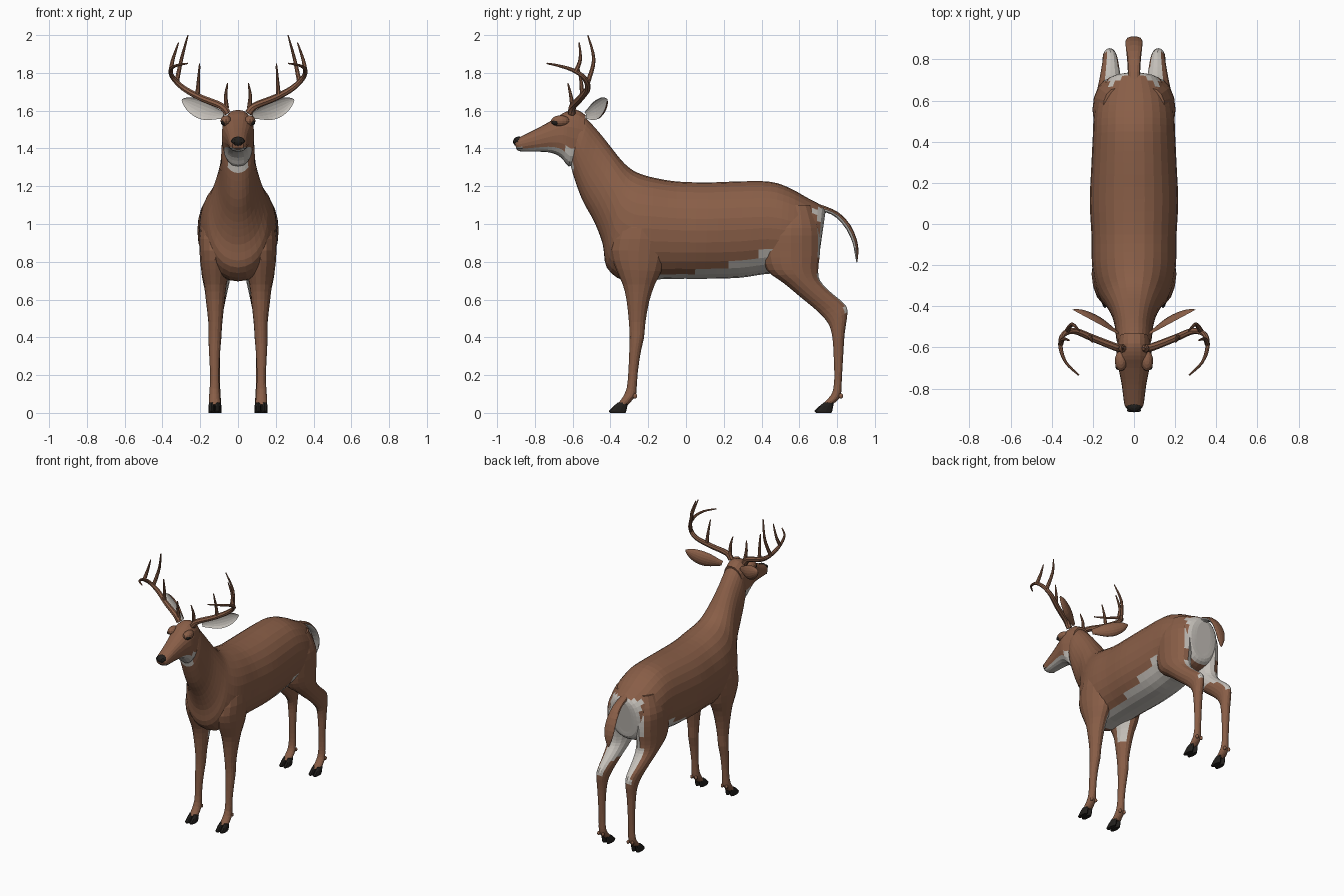
import bpy, bmesh, math
from mathutils import Vector, Matrix

if "Cube" in bpy.data.objects:
    bpy.data.objects.remove(bpy.data.objects["Cube"])


def material(name, rgb):
    m = bpy.data.materials.new(name)
    m.diffuse_color = (*rgb, 1)
    m.use_nodes = True
    m.node_tree.nodes["Principled BSDF"].inputs["Base Color"].default_value = m.diffuse_color
    return m


BROWN = material("brown coat", (0.25, 0.112, 0.063))
WHITE = material("pale fur", (0.56, 0.53, 0.49))
BLACK = material("black", (0.016, 0.014, 0.012))


def add_object(name, bm, mats, white=None):
    """Finish a bmesh; faces passing the rule white(centre, normal) get slot 1."""
    bmesh.ops.recalc_face_normals(bm, faces=bm.faces)
    if white:
        for f in bm.faces:
            f.material_index = int(white(f.calc_center_median(), f.normal))
    me = bpy.data.meshes.new(name)
    bm.to_mesh(me)
    bm.free()
    for m in mats:
        me.materials.append(m)
    ob = bpy.data.objects.new(name, me)
    bpy.context.collection.objects.link(ob)
    return ob


def skin(rings):
    """Bridge a list of closed point rings, capping both ends."""
    bm = bmesh.new()
    vs = [[bm.verts.new(p) for p in r] for r in rings]
    n = len(vs[0])
    for a, b in zip(vs, vs[1:]):
        for i in range(n):
            j = (i + 1) % n
            bm.faces.new((a[i], a[j], b[j], b[i]))
    bm.faces.new(vs[0])
    bm.faces.new(vs[-1])
    return bm


def refine(rows, sub):
    """Catmull-Rom interpolation between section rows."""
    out = []
    for i in range(len(rows) - 1):
        p0, p1, p2 = rows[max(i - 1, 0)], rows[i], rows[i + 1]
        p3 = rows[min(i + 2, len(rows) - 1)]
        for k in range(sub):
            t = k / sub
            out.append([0.5 * (2 * b + (c - a) * t + (2 * a - 5 * b + 4 * c - d) * t * t
                               + (3 * b - a - 3 * c + d) * t ** 3)
                        for a, b, c, d in zip(p0, p1, p2, p3)])
    return out + [list(rows[-1])]


def power(v, p):
    return math.copysign(abs(v) ** p, v)


def loft(name, rows, n=16, sub=2, p=1.0, side=1, mats=(BROWN, WHITE), white=None):
    """Row: x, first edge (y, z), opposite edge (y, z), half width in x."""
    rings = []
    for x, ya, za, yb, zb, w in refine(rows, sub):
        a, b = Vector((x * side, ya, za)), Vector((x * side, yb, zb))
        mid, half = (a + b) / 2, (a - b) / 2
        rings.append([mid + half * power(math.cos(t), p) + Vector((w * power(math.sin(t), p), 0, 0))
                      for t in (2 * math.pi * i / n for i in range(n))])
    return add_object(name, skin(rings), mats, white)


def ball(name, loc, radii, mat):
    bm = bmesh.new()
    bmesh.ops.create_uvsphere(bm, u_segments=14, v_segments=8, radius=1,
                              matrix=Matrix.Translation(loc) @ Matrix.Diagonal((*radii, 1)))
    return add_object(name, bm, [mat])


def horn(name, points, r0, r1):
    """Tapered tube along smooth points."""
    pts = [Vector(q) for q in refine(points, 4)]
    rings = []
    for i, q in enumerate(pts):
        d = (pts[min(i + 1, len(pts) - 1)] - pts[max(i - 1, 0)]).normalized()
        u = d.cross(Vector((0.3, 0.9, 0.2))).normalized()
        v = d.cross(u)
        t = i / (len(pts) - 1)
        r = r0 + (r1 - r0) * t ** 1.5
        rings.append([q + r * (u * math.cos(k * math.pi / 4) + v * math.sin(k * math.pi / 4))
                      for k in range(8)])
    return add_object(name, skin(rings), [BROWN])


# Torso and neck, rump to nape
torso = [(0, .738, 1.06, .705, .83, .06), (0, .722, 1.095, .692, .78, .125),
         (0, .64, 1.14, .62, .745, .175), (0, .55, 1.19, .52, .74, .195),
         (0, .45, 1.223, .42, .735, .2), (0, .30, 1.226, .28, .715, .207),
         (0, .12, 1.22, .10, .71, .215), (0, -.05, 1.225, -.05, .71, .207),
         (0, -.17, 1.245, -.20, .705, .205), (0, -.24, 1.265, -.33, .70, .192),
         (0, -.29, 1.29, -.42, .77, .165), (0, -.34, 1.335, -.44, .89, .137),
         (0, -.40, 1.41, -.485, 1.01, .108), (0, -.46, 1.485, -.55, 1.13, .092),
         (0, -.52, 1.55, -.60, 1.27, .086), (0, -.565, 1.585, -.62, 1.36, .07)]


def torso_white(c, n):
    rump = c.y > .68 and n.y > .35 and c.z < 1.08 and abs(c.x) < .12
    belly = -.27 < c.y < .5 and c.z < .735 + .1 * max(c.y, 0) / .45 + .02 * (c.y > .2)
    throat = c.z > 1.28 and n.y < -.5 and abs(c.x) < .05
    return rump or belly or throat


loft("torso_and_neck", torso, n=28, sub=3, p=.94, white=torso_white)

# Head, nape to muzzle
head = [(0, -.53, 1.575, -.575, 1.33, .075), (0, -.58, 1.605, -.62, 1.305, .082),
        (0, -.64, 1.592, -.66, 1.35, .086), (0, -.70, 1.555, -.71, 1.376, .075),
        (0, -.78, 1.51, -.78, 1.383, .06), (0, -.85, 1.475, -.85, 1.383, .051),
        (0, -.89, 1.455, -.882, 1.386, .044), (0, -.908, 1.437, -.897, 1.395, .03)]
loft("head", head, n=20, sub=3, p=.85,
     white=lambda c, n: c.y < -.585 and c.z < 1.405 and (n.z < .1 or c.y < -.85))
ball("nose", (0, -.885, 1.436), (.039, .031, .027), BLACK)
ball("mouth", (0, -.875, 1.401), (.046, .026, .005), BLACK)

# Tail, pale underneath
loft("tail", [(0, .69, 1.11, .70, 1.05, .03), (0, .74, 1.093, .745, 1.06, .03),
              (0, .81, 1.06, .80, 1.03, .034), (0, .87, .995, .85, .97, .04),
              (0, .905, .915, .882, .90, .04), (0, .913, .85, .893, .845, .028),
              (0, .906, .795, .902, .797, .006)],
     n=12, white=lambda c, n: n.y + n.z < -.3)

front_leg = [(.09, -.32, 1.08, -.14, 1.08, .05), (.112, -.37, .98, -.10, .98, .088),
             (.12, -.40, .86, -.10, .86, .084), (.12, -.37, .76, -.13, .75, .075),
             (.12, -.335, .68, -.165, .68, .06), (.12, -.315, .60, -.195, .59, .05),
             (.12, -.302, .48, -.215, .48, .037), (.122, -.298, .40, -.222, .40, .034),
             (.124, -.30, .33, -.238, .33, .03), (.124, -.305, .22, -.255, .22, .024),
             (.124, -.314, .13, -.262, .12, .026), (.124, -.338, .078, -.27, .085, .03),
             (.124, -.365, .045, -.31, .04, .03)]
hind_leg = [(.09, .47, 1.10, .66, 1.10, .06), (.108, .41, .98, .705, .98, .09),
            (.113, .40, .86, .71, .86, .086), (.115, .43, .755, .70, .76, .08),
            (.115, .52, .685, .71, .70, .07), (.115, .61, .61, .765, .64, .055),
            (.115, .70, .535, .835, .58, .041), (.118, .755, .47, .855, .535, .035),
            (.12, .775, .40, .84, .42, .03), (.12, .782, .30, .832, .30, .025),
            (.12, .785, .18, .825, .18, .024), (.12, .775, .11, .822, .11, .027),
            (.12, .747, .07, .81, .075, .029), (.12, .72, .042, .77, .04, .029)]
antler_beam = [(.055, -.605, 1.585), (.09, -.598, 1.625), (.20, -.555, 1.67), (.29, -.52, 1.72),
               (.345, -.54, 1.775), (.357, -.60, 1.815), (.33, -.675, 1.838), (.268, -.735, 1.85)]
tines = [[(.06, -.60, 1.615), (.065, -.61, 1.68), (.055, -.625, 1.745)],
         [(.215, -.55, 1.675), (.21, -.555, 1.75), (.203, -.575, 1.85)],
         [(.325, -.52, 1.75), (.30, -.488, 1.87), (.265, -.52, 2.0)],
         [(.357, -.585, 1.805), (.345, -.56, 1.87), (.315, -.565, 1.96)]]


def ear(name, s):
    base, tip = Vector((s * .08, -.535, 1.575)), Vector((s * .297, -.418, 1.657))
    d = (tip - base).normalized()
    up = (Vector((0, 0, 1)) - d * d.z).normalized()
    fwd = up.cross(d) * (1 if up.cross(d).y < 0 else -1)
    rows = refine([(0, .018), (.15, .03), (.35, .046), (.55, .05), (.75, .042),
                   (.9, .026), (1, .005)], 2)
    rings = []
    for t, h in rows:
        c = base.lerp(tip, t) - up * .012 * math.sin(math.pi * t)
        ring = []
        for i in range(16):
            a = 2 * math.pi * i / 16
            depth = math.sin(a) * h * (-.4 if math.sin(a) > 0 else .65)  # cupped front
            ring.append(c + up * h * math.cos(a) + fwd * depth)
        rings.append(ring)
    return add_object(name, skin(rings), [BROWN, WHITE], lambda c, n: n.dot(fwd) > .3)


for s, tag in ((1, "left"), (-1, "right")):
    # Legs
    loft(f"front_leg_{tag}", front_leg, n=16, sub=2, side=s,
         white=lambda c, n: .6 < c.z < .76 and n.x * s < -.3 and n.y > .1)
    loft(f"hind_leg_{tag}", hind_leg, n=16, sub=3, side=s,
         white=lambda c, n: (c.z > .62 and n.x * s < -.35)
         or (c.z > .53 and n.y > .45 and c.x * s < .13 and c.z < 1.0)
         or (.53 < c.z < .58 and c.y > .83))
    # Cloven hooves and dew claws
    for leg, dy, x0 in (("front", 0, .124), ("hind", 1.09, .12)):
        for k, toe in ((-1, "inner"), (1, "outer")):
            x = x0 + k * .017
            loft(f"{leg}_hoof_{toe}_{tag}",
                 [(x, dy - .402, 0, dy - .32, 0, .015), (x, dy - .41, .01, dy - .315, .012, .017),
                  (x, dy - .385, .035, dy - .31, .04, .016), (x, dy - .36, .055, dy - .31, .055, .012)],
                 n=10, sub=1, side=s, mats=(BLACK,))
            ball(f"{leg}_dew_claw_{toe}_{tag}", (s * x, dy - .27, .09), (.01, .012, .014), BROWN)
    # Face and ears
    ball(f"brow_{tag}", (s * .063, -.665, 1.545), (.03, .05, .03), BROWN)
    ball(f"eye_{tag}", (s * .077, -.69, 1.537), (.014, .02, .014), BLACK)
    ball(f"nostril_{tag}", (s * .022, -.905, 1.438), (.012, .009, .012), BLACK)
    ear(f"ear_{tag}", s)
    # Antlers
    flip = lambda pts: [(s * x, y, z) for x, y, z in pts]
    horn(f"antler_beam_{tag}", flip(antler_beam), .02, .004)
    for i, t in enumerate(tines):
        horn(f"antler_tine_{i + 1}_{tag}", flip(t), .013, .003)
